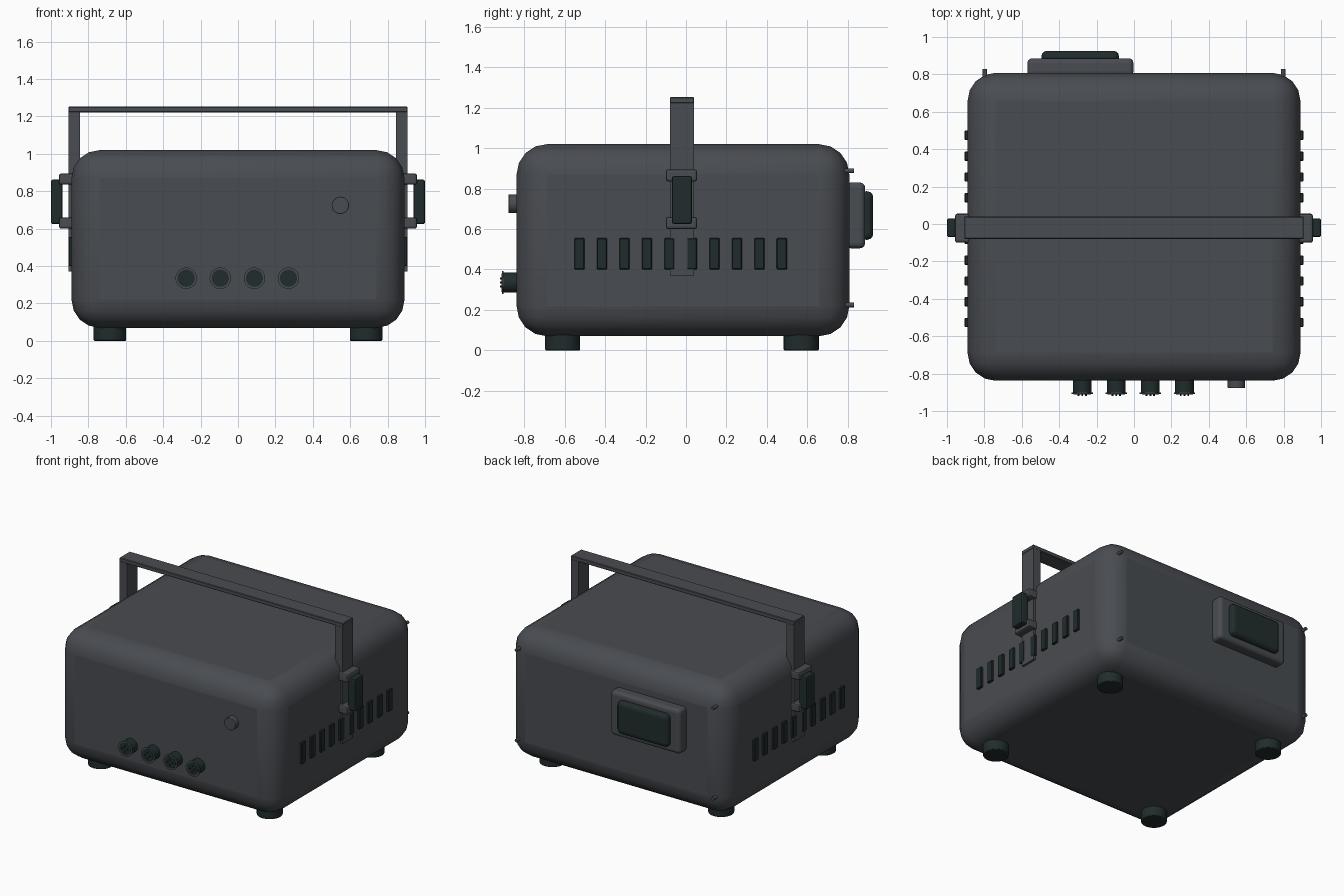
import bpy, math
from mathutils import Matrix

if "Cube" in bpy.data.objects:
    bpy.data.objects.remove(bpy.data.objects["Cube"])


def material(name, rgb):
    m = bpy.data.materials.new(name)
    m.diffuse_color = (*rgb, 1)
    m.use_nodes = True
    m.node_tree.nodes["Principled BSDF"].inputs["Base Color"].default_value = m.diffuse_color
    return m


GREY = material("slate grey", (0.066, 0.072, 0.082))
DARK = material("dark rubber", (0.015, 0.025, 0.025))


def finish(ob, name, mat, bevel=0, segments=2):
    ob.name = name
    ob.data.materials.append(mat)
    if bevel:
        mod = ob.modifiers.new("rounded edges", "BEVEL")
        mod.width = bevel
        mod.segments = segments
        mod.limit_method = "ANGLE"
    return ob


def box(name, x, y, z, mat, bevel=0, segments=2):
    """Box given by its (min, max) range on every axis."""
    bpy.ops.mesh.primitive_cube_add(size=1)
    ob = bpy.context.object
    size = [b - a for a, b in (x, y, z)]
    mid = [(a + b) / 2 for a, b in (x, y, z)]
    ob.data.transform(Matrix.Translation(mid) @ Matrix.Diagonal((*size, 1)))
    return finish(ob, name, mat, bevel, segments)


def cylinder(name, x, y, z, r, depth, mat, upright=False, bevel=0, sides=32):
    rot = (0, 0, 0) if upright else (math.pi / 2, 0, 0)
    bpy.ops.mesh.primitive_cylinder_add(vertices=sides, radius=r, depth=depth,
                                        location=(x, y, z), rotation=rot)
    ob = finish(bpy.context.object, name, mat, bevel)
    bpy.ops.object.shade_smooth_by_angle(angle=math.radians(40))
    return ob


# Housing with large rounded corners
box("housing", (-0.89, 0.89), (-0.838, 0.808), (0.07, 1.02), GREY, 0.15, 4)
bpy.ops.object.shade_smooth_by_angle(angle=math.radians(15))

# Carrying handle top bar
box("handle_bar", (-0.907, 0.907), (-0.08, 0.04), (1.222, 1.252), GREY, 0.004, 1)

for s, side in ((-1, "left"), (1, "right")):
    def span(a, b):
        return tuple(sorted((s * a, s * b)))

    # Handle leg, clamps and side grip
    box(f"{side}_handle_leg", span(0.845, 0.905), (-0.08, 0.04), (0.37, 1.225), GREY)
    for z in (0.63, 0.865):
        box(f"{side}_clamp", span(0.87, 0.957), (-0.1, 0.055), (z - 0.03, z + 0.03), GREY, 0.012)
    box(f"{side}_grip", span(0.938, 1.0), (-0.07, 0.03), (0.625, 0.862), DARK, 0.01)

    # Row of vents
    for i in range(10):
        y = -0.527 + i * 0.1112
        box(f"{side}_vent", span(0.87, 0.906), (y - 0.025, y + 0.025), (0.4, 0.556), DARK, 0.004, 1)

    # Feet and rear screws
    for y in (-0.61, 0.57):
        cylinder(f"{side}_foot", s * 0.685, y, 0.05, 0.087, 0.1, DARK, True, 0.006)
    for z in (0.225, 0.888):
        cylinder(f"{side}_rear_screw", s * 0.797, 0.79, z, 0.012, 0.08, GREY, sides=12)

# Front connectors: barrel, rim, socket face and pins
for i in range(4):
    x, z = -0.277 + i * 0.1823, 0.335
    cylinder("connector_barrel", x, -0.86, z, 0.05, 0.09, DARK)
    cylinder("connector_rim", x, -0.906, z, 0.057, 0.008, GREY)
    cylinder("connector_face", x, -0.9095, z, 0.046, 0.005, DARK)
    for k in range(4):
        a = k * math.pi / 2
        cylinder("connector_pin", x + 0.02 * math.cos(a), -0.91, z + 0.02 * math.sin(a),
                 0.005, 0.02, DARK, sides=8)

# Front push button
cylinder("push_button", 0.547, -0.85, 0.725, 0.046, 0.055, GREY, bevel=0.003)

# Rear power inlet
box("inlet_frame", (-0.57, -0.003), (0.79, 0.886), (0.505, 0.83), GREY, 0.025, 3)
box("inlet_cover", (-0.495, -0.08), (0.86, 0.926), (0.547, 0.787), DARK, 0.03, 3)
